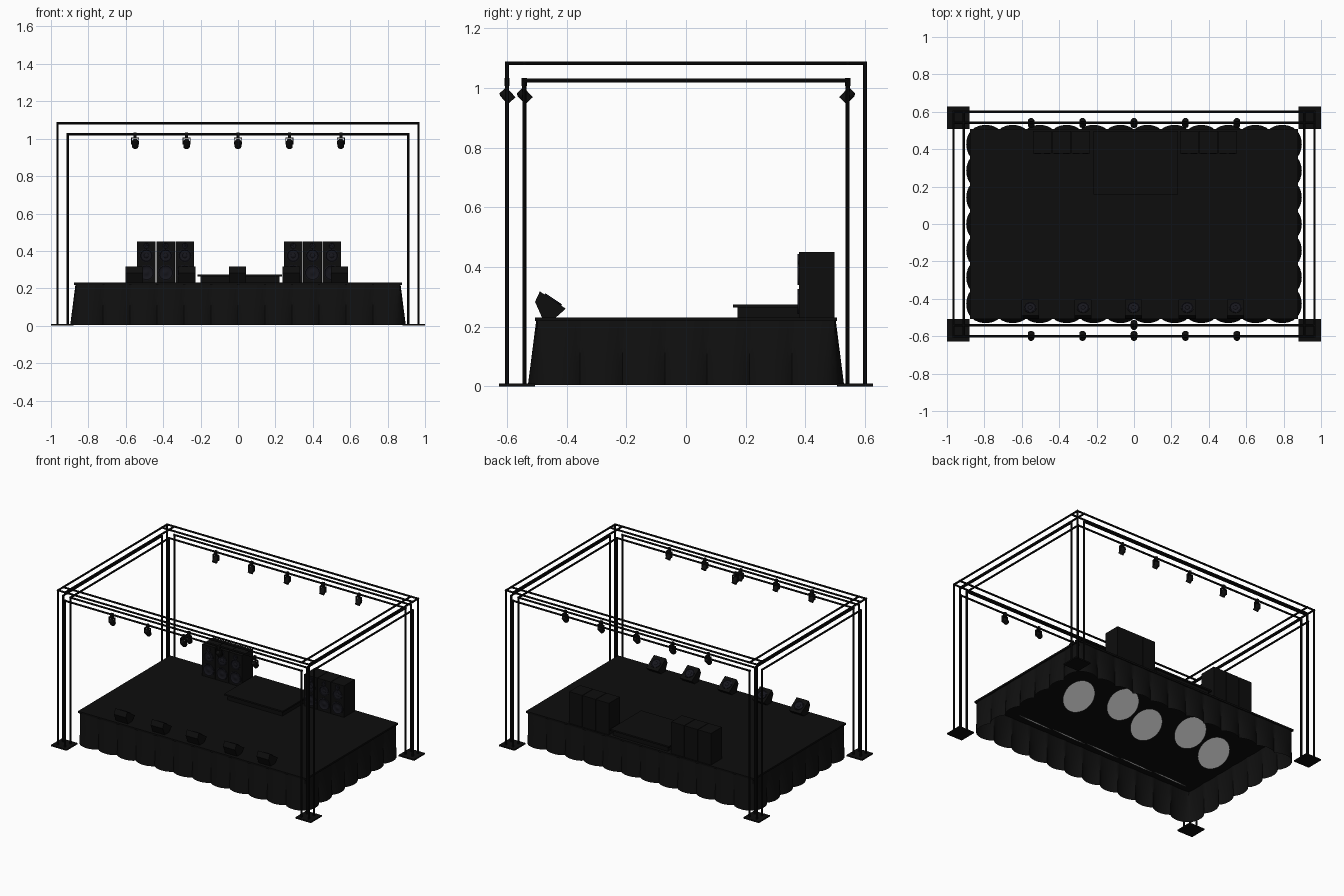
import bpy, bmesh, math
from mathutils import Vector, Matrix

if "Cube" in bpy.data.objects:
    bpy.data.objects.remove(bpy.data.objects["Cube"])


def material(name, v, blue=0.0):
    m = bpy.data.materials.new(name)
    m.diffuse_color = (v, v, v + blue, 1)
    m.use_nodes = True
    m.node_tree.nodes["Principled BSDF"].inputs["Base Color"].default_value = m.diffuse_color
    return m


BLACK = material("black", 0.004)
CLOTH = material("black_cloth", 0.005)
CONE = material("speaker_cone", 0.008, 0.004)


def finish(name, bm, mat=None, smooth=False):
    me = bpy.data.meshes.new(name)
    bm.to_mesh(me)
    bm.free()
    ob = bpy.data.objects.new(name, me)
    bpy.context.collection.objects.link(ob)
    if mat:
        me.materials.append(mat)
    if smooth:
        bpy.ops.object.select_all(action='DESELECT')
        ob.select_set(True)
        bpy.context.view_layer.objects.active = ob
        bpy.ops.object.shade_smooth_by_angle(angle=math.radians(40))
    return ob


def box(bm, lo, hi):
    lo, hi = Vector(lo), Vector(hi)
    m = Matrix.Translation((lo + hi) / 2) @ Matrix.Diagonal((*(hi - lo), 1))
    bmesh.ops.create_cube(bm, size=1, matrix=m)


def tube(bm, a, b, r=0.0065, seg=8):
    a, b = Vector(a), Vector(b)
    q = (b - a).to_track_quat('Z', 'Y').to_matrix().to_4x4()
    bmesh.ops.create_cone(bm, cap_ends=True, segments=seg, radius1=r, radius2=r,
                          depth=(b - a).length,
                          matrix=Matrix.Translation((a + b) / 2) @ q)


def lathe(bm, profile, origin, direction, seg=24):
    """Revolve (radius, height) points about an axis."""
    m = (Matrix.Translation(Vector(origin)) @
         Vector(direction).to_track_quat('Z', 'Y').to_matrix().to_4x4())
    rings = []
    for r, h in profile:
        if r == 0:
            rings.append([bm.verts.new(m @ Vector((0, 0, h)))] * seg)
        else:
            rings.append([bm.verts.new(m @ Vector((r * math.cos(2 * math.pi * i / seg),
                                                   r * math.sin(2 * math.pi * i / seg), h)))
                          for i in range(seg)])
    for lo, hi in zip(rings, rings[1:]):
        for i in range(seg):
            j = (i + 1) % seg
            bm.faces.new(list(dict.fromkeys((lo[i], lo[j], hi[j], hi[i]))))


# truss: four tubes per leg and four per beam
XO, XI, YO, YI, ZO, ZI = 0.965, 0.91, 0.60, 0.542, 1.083, 1.025
bm = bmesh.new()
for sx in (-1, 1):
    for sy in (-1, 1):
        for x in (XO, XI):
            for y in (YO, YI):
                top = ZO if (x, y) == (XO, YO) else ZI
                tube(bm, (sx * x, sy * y, 0), (sx * x, sy * y, top + 0.005))
for s in (-1, 1):
    for y in (YO, YI):
        for x, z in ((XO, ZO), (XI, ZI)):
            tube(bm, (-x - .005, s * y, z), (x + .005, s * y, z))
    for x in (XO, XI):
        for y, z in ((YO, ZO), (YI, ZI)):
            tube(bm, (s * x, -y - .005, z), (s * x, y + .005, z))
finish("truss_frame", bm, BLACK, True)

# base plates
bm = bmesh.new()
for sx in (-1, 1):
    for sy in (-1, 1):
        c = Vector((sx * 0.94, sy * 0.567, 0))
        box(bm, c - Vector((.06, .06, 0)), c + Vector((.06, .06, .009)))
finish("base_plates", bm, BLACK)

# deck and riser
bm = bmesh.new()
box(bm, (-.877, -.507, .219), (.877, .507, .231))
finish("stage_deck", bm, BLACK)
bm = bmesh.new()
box(bm, (-.2, .172, .231), (.222, .485, .264))
box(bm, (-.217, .157, .264), (.235, .497, .274))
finish("riser", bm, BLACK)

# pleated skirt: scallops grow from the deck edge down to the floor
HX, HY, TOP, STEPS = 0.865, 0.498, 0.222, 10
corners = [Vector((-HX, -HY)), Vector((HX, -HY)), Vector((HX, HY)), Vector((-HX, HY))]
loop = []
for k in range(4):
    a, b = corners[k], corners[(k + 1) % 4]
    n = Vector((b.y - a.y, a.x - b.x)).normalized()
    count = (12, 7)[k % 2] * STEPS
    for i in range(count):
        wave = abs(math.sin(math.pi * i / STEPS)) ** 0.7
        loop.append((a.lerp(b, i / count), n, wave))
bm = bmesh.new()
rows = []
for t in (0, 0.3, 0.65, 1):
    row = []
    for p, n, wave in loop:
        q = p + n * (t * 0.006 + wave * (0.004 + 0.022 * t))
        row.append(bm.verts.new((q.x, q.y, TOP * (1 - t) + 0.004 * t)))
    rows.append(row)
for up, dn in zip(rows, rows[1:]):
    for i in range(len(loop)):
        j = (i + 1) % len(loop)
        bm.faces.new((dn[i], dn[j], up[j], up[i]))
finish("stage_skirt", bm, CLOTH, True)


def driver(bm, r, origin, direction):
    lathe(bm, [(r, 0), (r, .004), (r * .88, .005), (r * .8, .002),
               (r * .35, .0005), (r * .25, .003), (0, .004)], origin, direction)


# speaker stacks: three tall cabinets each side
for side, x0 in (("left", -.54), ("right", .245)):
    cab, drv = bmesh.new(), bmesh.new()
    for i in range(3):
        x = x0 + i * .103
        box(cab, (x, .378, .231), (x + .1, .497, .45))
        for z, r in ((.284, .042), (.375, .036), (.428, .016)):
            driver(drv, r, (x + .05, .378, z), (0, -1, 0))
    finish(side + "_speaker_cabinets", cab, BLACK)
    finish(side + "_speaker_drivers", drv, CONE, True)

# floor monitor wedges facing the performers
WEDGE = [(-.483, .231), (-.436, .231), (-.403, .26), (-.49, .318), (-.506, .283)]
wed, drv = bmesh.new(), bmesh.new()
for x in (-.555, -.272, -.003, .285, .543):
    ends = [[wed.verts.new((x + s * .046, y, z)) for y, z in WEDGE] for s in (-1, 1)]
    wed.faces.new(ends[0][::-1])
    wed.faces.new(ends[1])
    for i in range(5):
        j = (i + 1) % 5
        wed.faces.new((ends[0][i], ends[0][j], ends[1][j], ends[1][i]))
    driver(drv, .034, (x, -.4465, .289), (0, .058, .087))
bmesh.ops.recalc_face_normals(wed, faces=wed.faces)
finish("floor_monitors", wed, BLACK)
finish("floor_monitor_drivers", drv, CONE, True)

# spotlights under the beams, tilted toward the stage
XS = (-.55, -.275, 0, .275, .55)
spots = [(x, -YO) for x in XS] + [(x, YI) for x in XS] + [(0, -YI)]
can, yoke = bmesh.new(), bmesh.new()
for x, y in spots:
    d = Vector((0, -math.copysign(.68, y), -.73))
    c = Vector((x, y, .974))
    lathe(can, [(0, -.023), (.013, -.023), (.0175, -.015), (.0175, .023),
                (.015, .023), (.013, .016), (0, .016)], c, d, 16)
    box(yoke, (x - .008, y - .009, 1.006), (x + .008, y + .009, 1.033))
    box(yoke, (x - .021, y - .007, 1.002), (x + .021, y + .007, 1.007))
    for s in (-1, 1):
        cx = x + s * .0195
        box(yoke, (cx - .002, y - .007, .968), (cx + .002, y + .007, 1.004))
finish("spotlight_cans", can, BLACK, True)
finish("spotlight_yokes", yoke, BLACK)

# pale beam-end discs below the deck, square to the light beams
bm = bmesh.new()
for i, x in enumerate(XS):
    lathe(bm, [(.11, 0), (0, 0)], (x, .22 if i % 2 else .12, .11), (0, .64, -.77), 32)
    lathe(bm, [(.11, 0), (0, 0)], (x, -.305, .11), (0, -.64, -.77), 32)
finish("beam_discs", bm)
